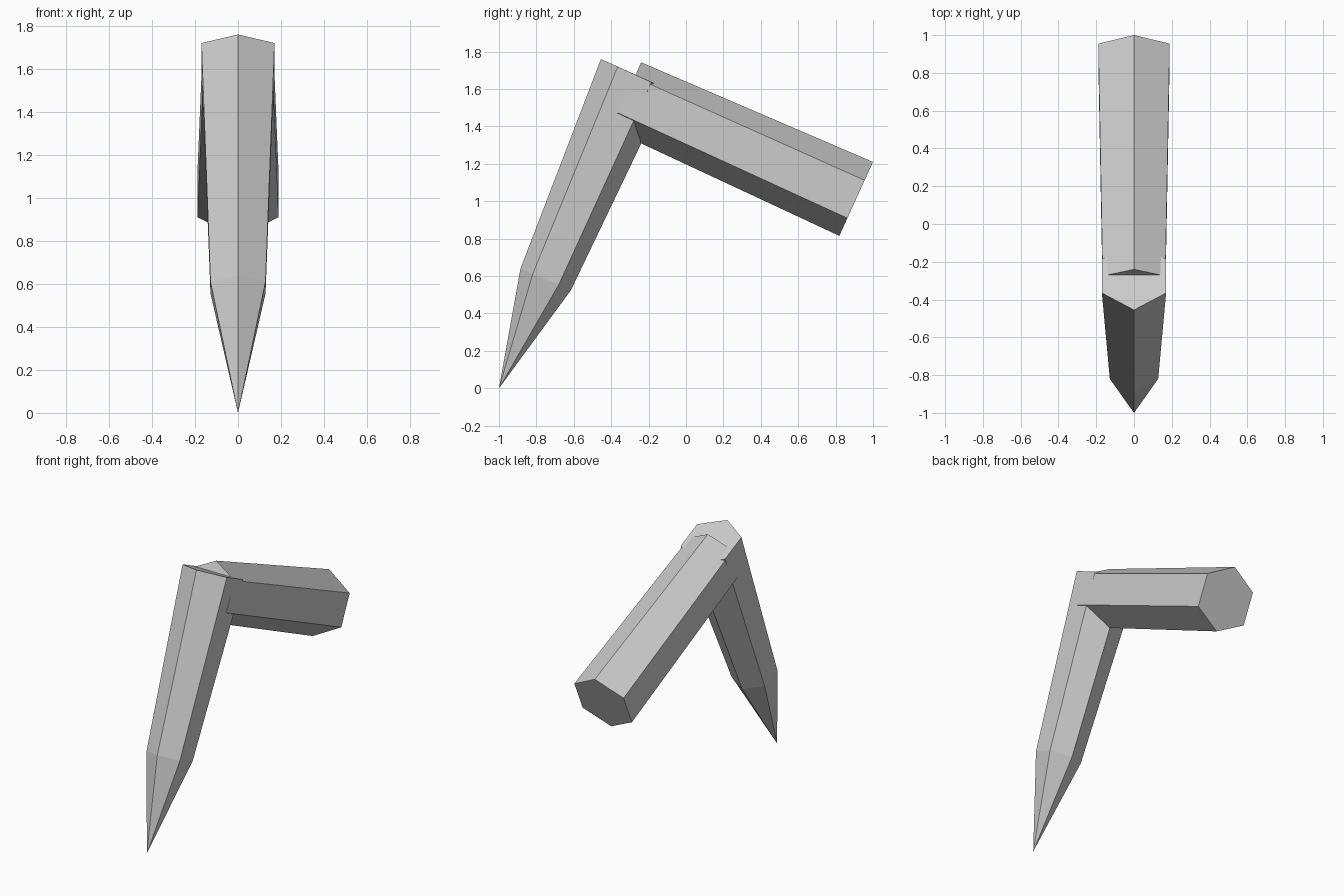
import bpy
import bmesh

if "Cube" in bpy.data.objects:
    bpy.data.objects.remove(bpy.data.objects["Cube"], do_unlink=True)

grey = bpy.data.materials.new("light grey")
grey.use_nodes = True
grey.diffuse_color = (0.6, 0.6, 0.6, 1)
grey.node_tree.nodes["Principled BSDF"].inputs["Base Color"].default_value = (0.6, 0.6, 0.6, 1)


def hex_ring(bm, outer, upper, lower, inner, half):
    """Six-sided section: a ridge, two side corners on each side, and the opposite ridge."""
    points = [(0, *outer), (half, *upper), (half, *lower),
              (0, *inner), (-half, *lower), (-half, *upper)]
    return [bm.verts.new(p) for p in points]


def bridge(bm, a, b):
    for i in range(6):
        j = (i + 1) % 6
        bm.faces.new((a[i], a[j], b[j], b[i]))


def finish(bm, name):
    bmesh.ops.recalc_face_normals(bm, faces=bm.faces)
    mesh = bpy.data.meshes.new(name)
    bm.to_mesh(mesh)
    bm.free()
    mesh.materials.append(grey)
    bpy.context.collection.objects.link(bpy.data.objects.new(name, mesh))


# Lower leg: tapered hexagonal prism ending in a sharp point
bm = bmesh.new()
top = hex_ring(bm, (-0.455, 1.76), (-0.365, 1.72), (-0.185, 1.637), (-0.10, 1.60), 0.17)
ankle = hex_ring(bm, (-0.885, 0.64), (-0.82, 0.61), (-0.68, 0.555), (-0.615, 0.525), 0.128)
bridge(bm, top, ankle)
bm.faces.new(top)
tip = bm.verts.new((0, -1, 0))
for i in range(6):
    bm.faces.new((ankle[i], ankle[(i + 1) % 6], tip))
finish(bm, "lower_leg")

# Upper leg: slightly flared hexagonal prism, sunk into the knee
bm = bmesh.new()
knee = hex_ring(bm, (-0.24, 1.743), (-0.275, 1.663), (-0.365, 1.473), (-0.398, 1.383), 0.166)
hip = hex_ring(bm, (1.0, 1.21), (0.955, 1.112), (0.863, 0.91), (0.82, 0.815), 0.189)
bridge(bm, knee, hip)
bm.faces.new(knee)
bm.faces.new(hip)
finish(bm, "upper_leg")
